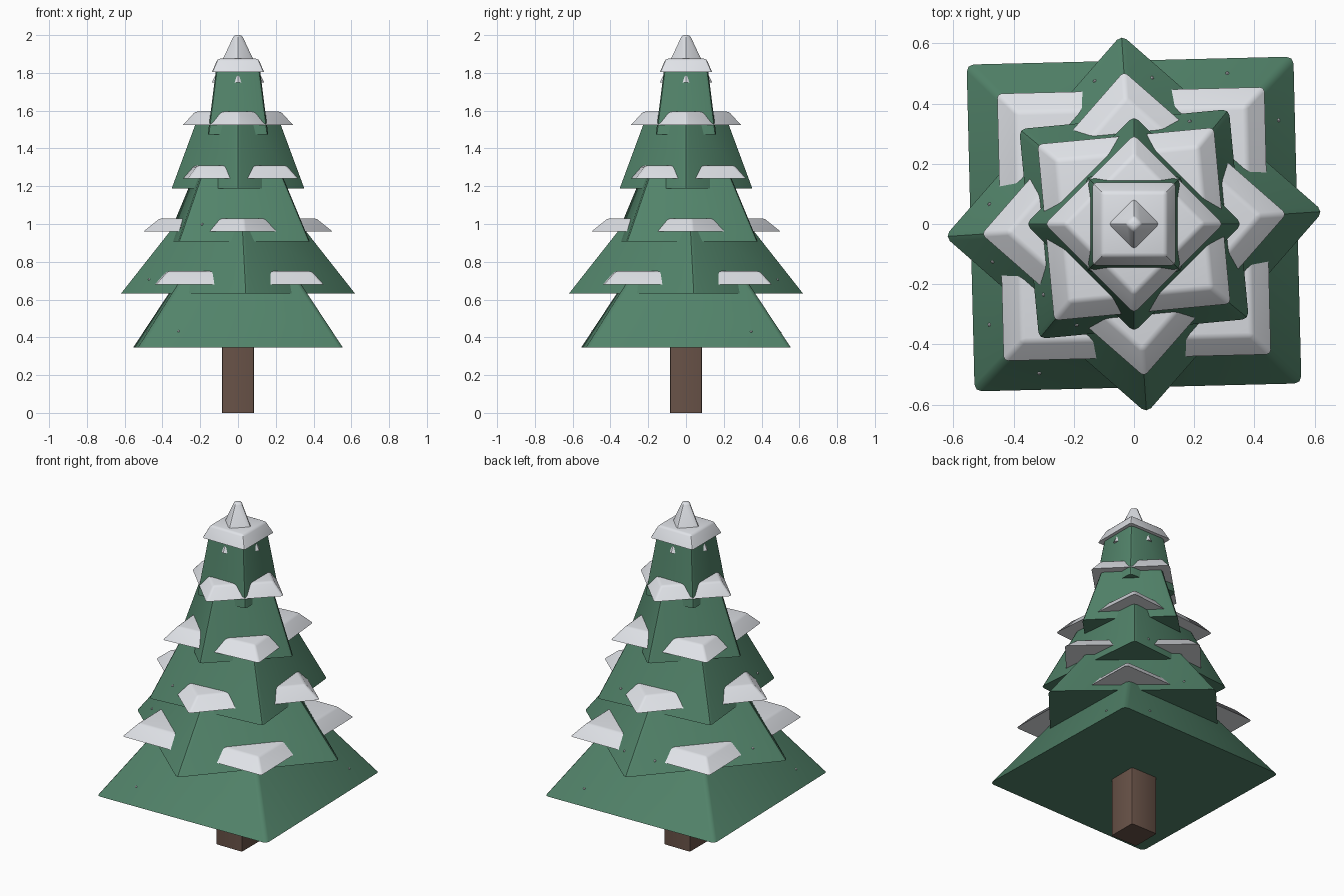
import bpy, bmesh, math
from mathutils import Matrix, Vector

cube = bpy.data.objects.get("Cube")
if cube:
    bpy.data.objects.remove(cube)


def material(name, rgb):
    m = bpy.data.materials.new(name)
    m.use_nodes = True
    m.diffuse_color = (*rgb, 1)
    m.node_tree.nodes["Principled BSDF"].inputs["Base Color"].default_value = (*rgb, 1)
    return m


green = material("pine green", (0.085, 0.23, 0.145))
white = material("snow white", (0.75, 0.77, 0.81))
brown = material("bark brown", (0.14, 0.085, 0.064))


def finish(name, bm, mat):
    mesh = bpy.data.meshes.new(name)
    bm.to_mesh(mesh)
    bm.free()
    mesh.materials.append(mat)
    obj = bpy.data.objects.new(name, mesh)
    bpy.context.collection.objects.link(obj)
    bpy.ops.object.select_all(action='DESELECT')
    obj.select_set(True)
    bpy.context.view_layer.objects.active = obj
    bpy.ops.object.shade_smooth_by_angle(angle=math.radians(35))
    return obj


def frustum(name, mat, z0, z1, r0, r1, turn, bevel, round_top=False):
    """Square frustum given by corner radii, with rounded side edges."""
    bm = bmesh.new()
    bmesh.ops.create_cone(bm, cap_ends=True, segments=4, radius1=r0, radius2=r1, depth=z1 - z0)
    # put one corner on +x before turning
    v = max(bm.verts, key=lambda p: p.co.xy.length).co
    spin = math.radians(turn) - math.atan2(v.y, v.x)
    bm.transform(Matrix.Translation((0, 0, (z0 + z1) / 2)) @ Matrix.Rotation(spin, 4, 'Z'))
    mid = (z0 + z1) / 2
    edges = [e for e in bm.edges
             if (e.verts[0].co.z > mid) != (e.verts[1].co.z > mid)
             or (round_top and e.verts[0].co.z > mid and e.verts[1].co.z > mid)]
    bmesh.ops.bevel(bm, geom=edges, offset=bevel, segments=2, profile=0.5, affect='EDGES')
    return finish(name, bm, mat)


# Trunk
frustum("trunk", brown, 0, 0.5, 0.12, 0.12, 45, 0.008)

# Branch tiers: bottom, top, corner radius, corner radius lost per height, turn
tiers = [
    (0.345, 0.74, 0.768, 0.91, 46.4),
    (0.632, 1.02, 0.630, 0.79, 3.8),
    (0.908, 1.29, 0.495, 0.54, 50.4),
    (1.187, 1.58, 0.360, 0.37, 0),
    (1.475, 1.86, 0.226, 0.18, 45),
]
for i, (z0, z1, r, slope, turn) in enumerate(tiers, 1):
    frustum(f"branch_tier_{i}", green, z0, z1, r, r - slope * (z1 - z0), turn, 0.02)

# Snow slabs: bottom, corner radius at bottom and top
snow = [(0.68, 0.628, 0.54), (0.96, 0.508, 0.42), (1.24, 0.416, 0.335),
        (1.525, 0.296, 0.232), (1.805, 0.195, 0.152)]
for i, (z0, r0, r1) in enumerate(snow, 1):
    frustum(f"snow_slab_{i}", white, z0, z0 + 0.07, r0, r1, tiers[i - 1][4], 0.012, True)

# Snowy peak
frustum("snow_peak", white, 1.75, 2.0, 0.143, 0.026, 0, 0.012, True)

# Tiny snow flecks lying on the branches: tier, x, y
flecks = [(0, 0.31, 0.5), (0, 0.48, 0.345), (0, -0.48, -0.335), (0, -0.315, -0.495),
          (1, -0.13, 0.475), (1, 0.06, 0.485), (1, -0.48, 0.065), (1, -0.47, -0.125),
          (2, 0.185, 0.34), (2, -0.19, -0.335), (2, -0.3, -0.235)]
bm = bmesh.new()
for t, x, y in flecks:
    z0, z1, r, slope, turn = tiers[t]
    p = Matrix.Rotation(math.radians(45 - turn), 2) @ Vector((x, y))
    radius = max(abs(p.x), abs(p.y)) * math.sqrt(2)
    z = z0 + (r - radius) / slope
    bmesh.ops.create_icosphere(bm, subdivisions=1, radius=0.007,
                               matrix=Matrix.Translation((x, y, z)))
finish("snow_flecks", bm, white)
